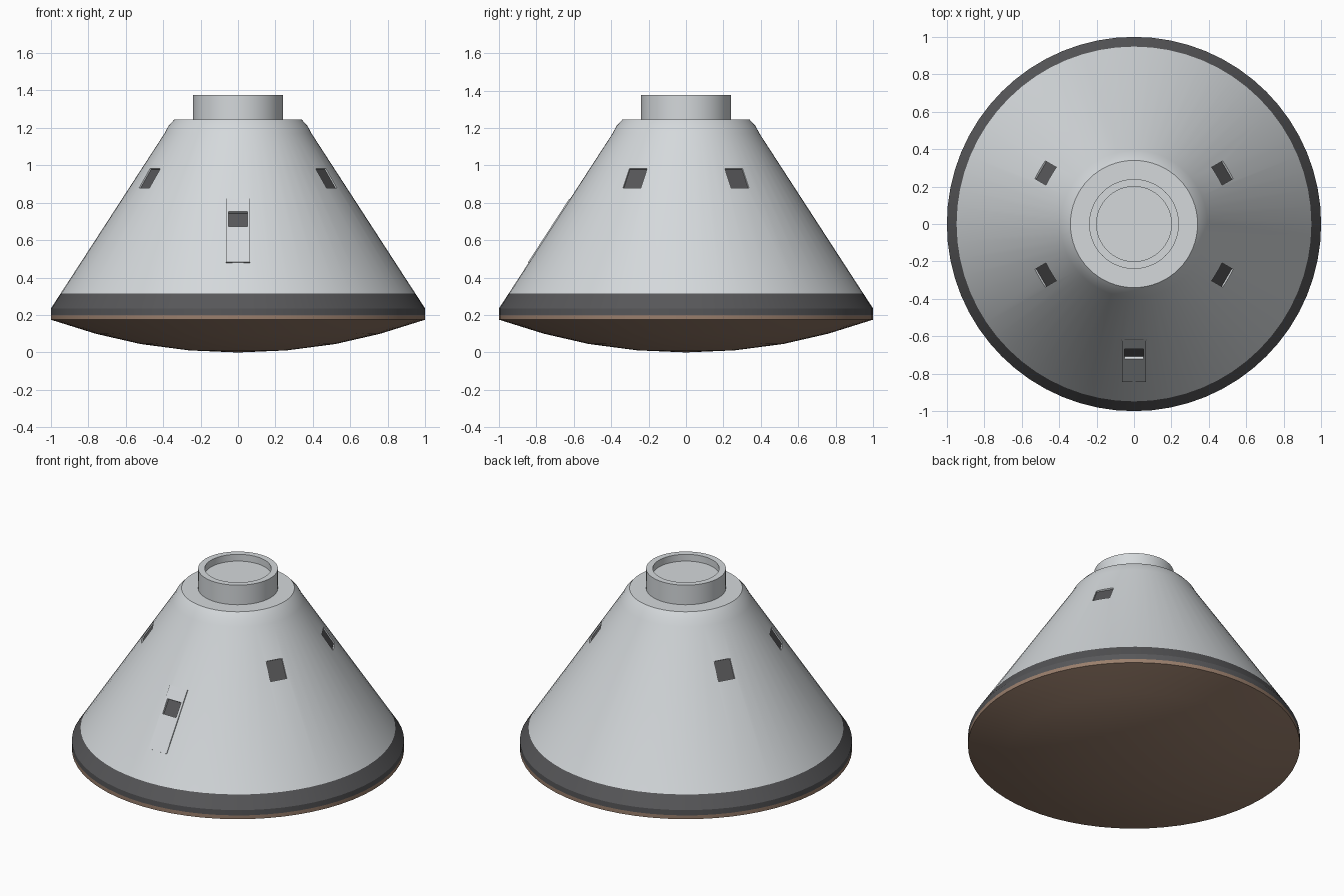
import bpy, bmesh, math
from mathutils import Matrix, Vector

old = bpy.data.objects.get("Cube")
if old:
    bpy.data.objects.remove(old, do_unlink=True)

SLOPE = 0.649          # radius lost per unit of height on the cone
SIDES = 64


def material(name, rgb):
    m = bpy.data.materials.new(name)
    m.use_nodes = True
    m.diffuse_color = (*rgb, 1)
    bsdf = next(n for n in m.node_tree.nodes if n.type == 'BSDF_PRINCIPLED')
    bsdf.inputs["Base Color"].default_value = (*rgb, 1)
    return m


white = material("hull white", (0.66, 0.69, 0.71))
dark = material("dark grey", (0.095, 0.095, 0.1))
brown = material("shield brown", (0.32, 0.21, 0.15))


def make_object(name, bm, mats):
    bmesh.ops.recalc_face_normals(bm, faces=bm.faces[:])
    mesh = bpy.data.meshes.new(name)
    bm.to_mesh(mesh)
    bm.free()
    for m in mats:
        mesh.materials.append(m)
    obj = bpy.data.objects.new(name, mesh)
    bpy.context.scene.collection.objects.link(obj)
    return obj


def lathe(name, profile, mats):
    bm = bmesh.new()
    verts = [bm.verts.new((r, 0, z)) for r, z in profile]
    edges = [bm.edges.new(pair) for pair in zip(verts, verts[1:])]
    bmesh.ops.spin(bm, geom=verts + edges, cent=(0, 0, 0), axis=(0, 0, 1),
                   angle=math.tau, steps=SIDES, use_merge=True)
    bmesh.ops.remove_doubles(bm, verts=bm.verts[:], dist=1e-5)
    return make_object(name, bm, mats)


def cone_box(bm, angle, z, width, height, inner, outer):
    """Box lying on the cone, spanning inner..outer along the surface normal."""
    a = math.radians(angle)
    r = 1 - (z - 0.235) * SLOPE
    n = Vector((math.cos(a), math.sin(a), SLOPE)).normalized()
    t = Vector((-math.sin(a), math.cos(a), 0))
    u = n.cross(t)
    centre = Vector((r * math.cos(a), r * math.sin(a), z)) + n * (inner + outer) / 2
    frame = Matrix((t, u, n)).transposed().to_4x4()
    scale = Matrix.Diagonal((width, height, outer - inner, 1))
    bmesh.ops.create_cube(bm, size=1, matrix=Matrix.Translation(centre) @ frame @ scale)


def select(obj):
    bpy.ops.object.select_all(action='DESELECT')
    obj.select_set(True)
    bpy.context.view_layer.objects.active = obj


def cut(obj, cutter):
    select(obj)
    mod = obj.modifiers.new("window_pockets", 'BOOLEAN')
    mod.operation, mod.solver, mod.object = 'DIFFERENCE', 'EXACT', cutter
    bpy.ops.object.modifier_apply(modifier=mod.name)


# Capsule body: domed heat shield, dark shoulder, cone and flat deck
hull = lathe("capsule_hull", [
    (0, 0), (0.26, 0.011), (0.52, 0.045), (0.76, 0.1), (1, 0.175), (1, 0.2),
    (1, 0.235), (0.948, 0.315), (0.393, 1.17), (0.372, 1.21), (0.34, 1.245),
    (0, 1.245)], [white, dark, brown])

# Docking collar with a recessed floor
collar = lathe("docking_collar", [
    (0, 1.235), (0.24, 1.235), (0.24, 1.375), (0.2, 1.375), (0.2, 1.33),
    (0, 1.33)], [white])

# Side hatch, almost flush with the cone
bm = bmesh.new()
cone_box(bm, -90, 0.65, 0.13, 0.405, -0.005, 0.004)
hatch = make_object("side_hatch", bm, [white])

# Windows: angle, height, width, length along the slope
windows = {"front_left": (-30, 0.932, 0.11, 0.125),
           "back_left": (30, 0.932, 0.11, 0.125),
           "back_right": (150, 0.932, 0.11, 0.125),
           "front_right": (210, 0.932, 0.11, 0.125),
           "hatch": (-90, 0.71, 0.1, 0.095)}
bm = bmesh.new()
for spec in windows.values():
    cone_box(bm, *spec, -0.018, 0.05)
cutter = make_object("window_cutter", bm, [white])
cutter.hide_render = True
cut(hull, cutter)
cut(hatch, cutter)
bpy.data.objects.remove(cutter, do_unlink=True)

for side, spec in windows.items():
    bm = bmesh.new()
    cone_box(bm, *spec, -0.019, -0.011)
    make_object(side + "_window", bm, [dark])

# Colour the hull in bands by height
for face in hull.data.polygons:
    z = face.center.z
    face.material_index = 2 if z < 0.2 else 1 if z < 0.315 else 0

for obj in (hull, collar):
    select(obj)
    bpy.ops.object.shade_smooth_by_angle(angle=math.radians(25))
